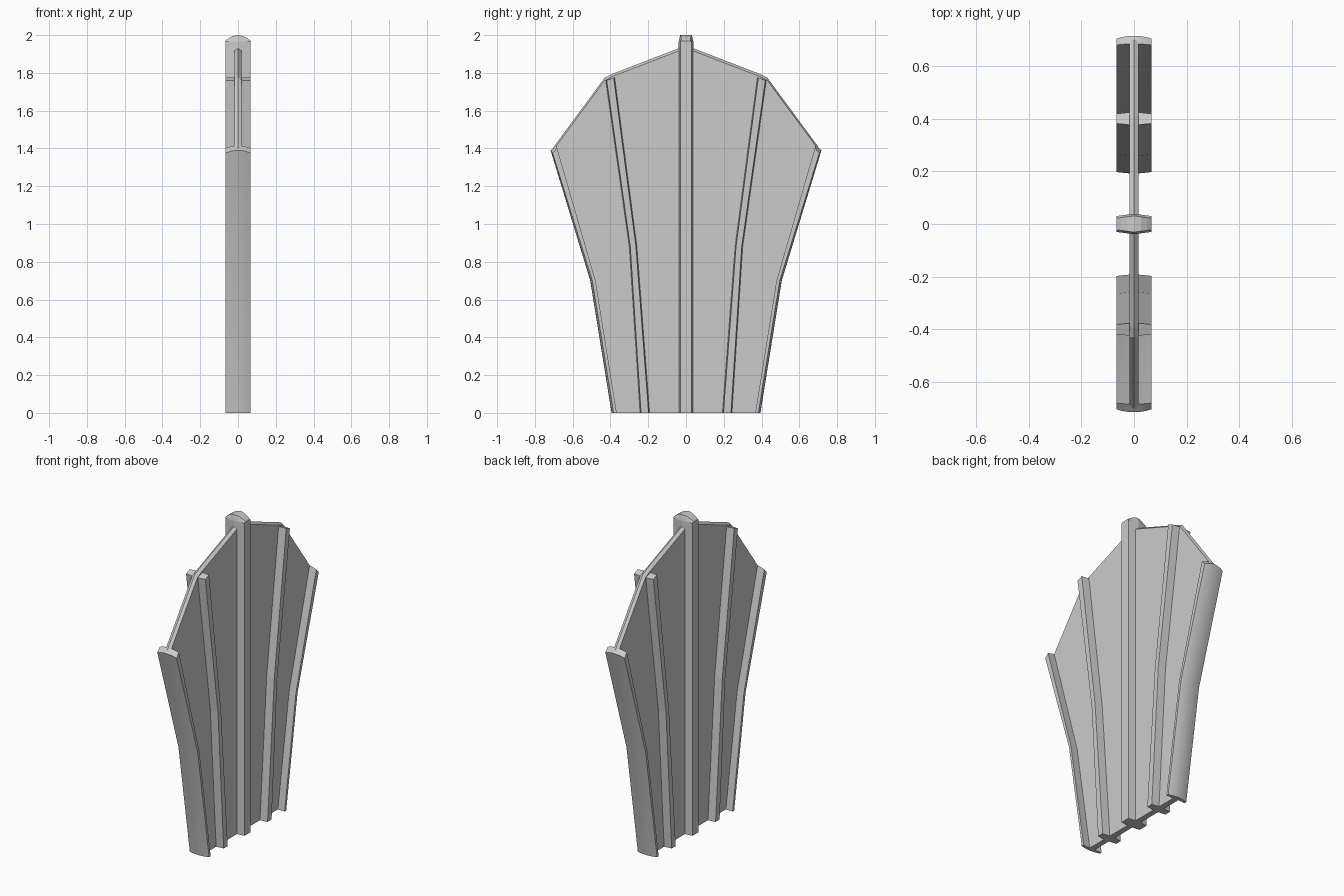
import bpy, bmesh, math

if "Cube" in bpy.data.objects:
    bpy.data.objects.remove(bpy.data.objects["Cube"])

HALF = 0.067    # half depth of the ribs along x
WEB = 0.018     # half thickness of the panel


def finish(name, bm, smooth=False):
    bmesh.ops.recalc_face_normals(bm, faces=bm.faces)
    mesh = bpy.data.meshes.new(name)
    bm.to_mesh(mesh)
    bm.free()
    ob = bpy.data.objects.new(name, mesh)
    bpy.context.collection.objects.link(ob)
    if smooth:
        bpy.ops.object.select_all(action='DESELECT')
        ob.select_set(True)
        bpy.context.view_layer.objects.active = ob
        bpy.ops.object.shade_smooth_by_angle(angle=math.radians(25))
    return ob


def loft(name, rings, smooth=False):
    """Skin closed rings of equal length, stacked along the part; cap both ends.
    Ring points run down the outer side, then back along the inner side."""
    bm = bmesh.new()
    vs = [[bm.verts.new(p) for p in r] for r in rings]
    n = len(vs[0])
    for a, b in zip(vs, vs[1:]):
        for i in range(n):
            j = (i + 1) % n
            bm.faces.new((a[i], a[j], b[j], b[i]))
    for ring in (vs[0], vs[-1]):
        for i in range(n // 2 - 1):
            bm.faces.new((ring[i], ring[i + 1], ring[n - 2 - i], ring[n - 1 - i]))
    return finish(name, bm, smooth)


def rib(name, path, xs, outer, inner, top, side=1, smooth=False):
    """path: (y_inner, y_outer, z); outer/inner: y bulge by x; top: z drop by (x, is_outer)."""
    rings = []
    for k, (yi, yo, z) in enumerate(path):
        last = k == len(path) - 1
        o = [(x, side * (yo + outer(x)), z - (top(x, True) if last else 0)) for x in xs]
        i = [(x, side * (yi + inner(x)), z - (top(x, False) if last else 0)) for x in reversed(xs)]
        rings.append(o + i)
    return loft(name, rings, smooth)


# Thin fan panel with a slightly ridged top edge
half = [(0.385, 0), (0.495, 0.7), (0.703, 1.405), (0.43, 1.775), (0.39, 1.795)]
outline = half + [(0, 1.945)] + [(-y, z) for y, z in reversed(half)]
bm = bmesh.new()
sides = []
for x in (-WEB, 0, WEB):
    drop = 0 if x == 0 else 0.014
    sides.append([bm.verts.new((x, y, z - (drop if z > 1 else 0))) for y, z in outline])
count = len(outline)
for a, b in zip(sides, sides[1:]):
    for i in range(count):
        j = (i + 1) % count
        bm.faces.new((a[i], a[j], b[j], b[i]))
bm.faces.new(sides[0])
bm.faces.new(sides[2])
finish("fan_panel", bm)


# Ribs taper from the panel out to their free edges
def taper(x):
    return 0.009 * (1 - abs(x) / HALF)


# Centre rib with a rounded head
steps = [HALF * t for t in (-1, -0.75, -0.4, 0, 0.4, 0.75, 1)]
rib("centre_rib", [(-0.03, 0.03, 0), (-0.03, 0.03, 1.965), (-0.022, 0.022, 2.0)], steps,
    taper, lambda x: -taper(x), lambda x, o: 0.03 * (x / HALF) ** 2)

# Paired ribs, bent partway up
arc = [HALF * t / 4 for t in range(-4, 5)]
for side, label in ((-1, "left"), (1, "right")):
    rib("middle_rib_" + label,
        [(0.198, 0.238, 0), (0.265, 0.295, 0.88), (0.383, 0.42, 1.775)],
        [-HALF, -WEB, WEB, HALF], lambda x: taper(x) * 0.8, lambda x: -taper(x) * 0.8,
        lambda x, o: 0.015 if o else 0, side)
    rib("edge_rib_" + label,
        [(0.367, 0.383, 0), (0.479, 0.496, 0.7), (0.682, 0.706, 1.415)],
        arc, lambda x: 0.011 * (1 - (x / HALF) ** 2), lambda x: 0.004 * (1 - (x / HALF) ** 2),
        lambda x, o: (0.025 if o else 0) + 0.014 * (x / HALF) ** 2, side, True)
